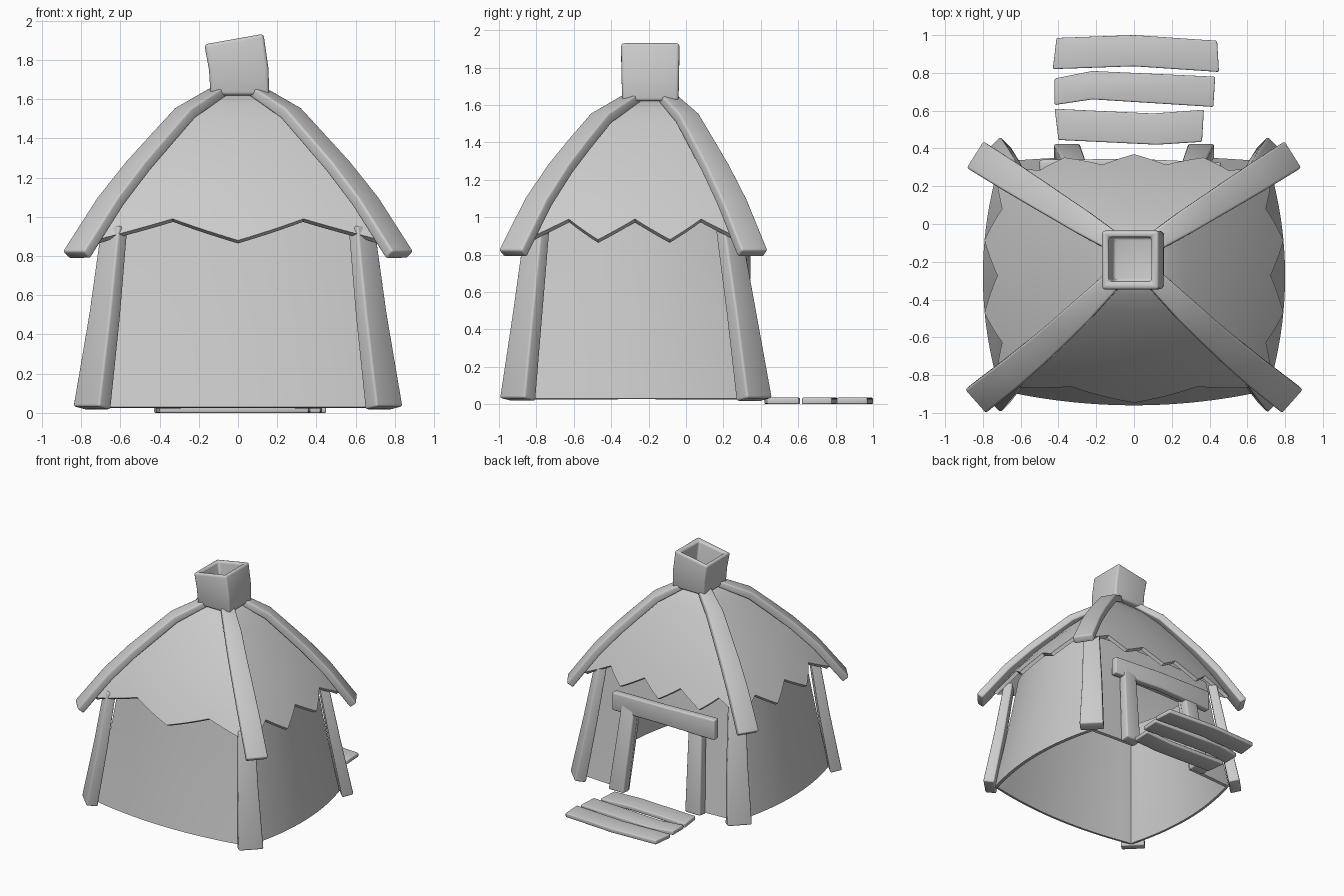
import bpy, bmesh, math
from mathutils import Vector

if "Cube" in bpy.data.objects:
    bpy.data.objects.remove(bpy.data.objects["Cube"])

N = 24  # segments per hut side


def loft(name, rings, cap0=True, cap1=True, skip=None, solid=0, bevel=0):
    """Skin a list of equal-length closed rings into one smooth-by-angle object."""
    bm = bmesh.new()
    vs = [[bm.verts.new(p) for p in r] for r in rings]
    n = len(rings[0])
    for k in range(len(rings) - 1):
        for i in range(n):
            if skip and skip(k, i):
                continue
            j = (i + 1) % n
            bm.faces.new((vs[k][i], vs[k][j], vs[k + 1][j], vs[k + 1][i]))
    if cap0:
        bm.faces.new(vs[0][::-1])
    if cap1:
        bm.faces.new(vs[-1])
    if cap0 and cap1:
        bmesh.ops.recalc_face_normals(bm, faces=bm.faces)
    me = bpy.data.meshes.new(name)
    bm.to_mesh(me)
    bm.free()
    ob = bpy.data.objects.new(name, me)
    bpy.context.collection.objects.link(ob)
    if solid:
        m = ob.modifiers.new("thickness", 'SOLIDIFY')
        m.thickness, m.offset = solid, -1
    if bevel:
        m = ob.modifiers.new("bevel", 'BEVEL')
        m.width, m.segments, m.limit_method = bevel, 3, 'ANGLE'
    bpy.ops.object.select_all(action='DESELECT')
    ob.select_set(True)
    bpy.context.view_layer.objects.active = ob
    bpy.ops.object.convert(target='MESH')
    bpy.ops.object.shade_smooth_by_angle(angle=math.radians(40))
    return ob


def board(name, pts, widths, thicks, side):
    """Sweep a rectangular section along a path; side is the width direction."""
    pts = [Vector(p) for p in pts]
    side = Vector(side).normalized()
    rings = []
    for i, p in enumerate(pts):
        t = (pts[min(i + 1, len(pts) - 1)] - pts[max(i - 1, 0)]).normalized()
        up = t.cross(side).normalized()
        w, h = side * widths[i] / 2, up * thicks[i] / 2
        rings.append([p - w - h, p + w - h, p + w + h, p - w + h])
    return loft(name, rings, bevel=0.012)


def lerp_table(tab, z):
    for (z0, v0), (z1, v1) in zip(tab, tab[1:]):
        if z <= z1:
            return v0 + (v1 - v0) * (z - z0) / (z1 - z0)
    return tab[-1][1]


OUT = [Vector((0, -1, 0)), Vector((1, 0, 0)), Vector((0, 1, 0)), Vector((-1, 0, 0))]


def ring_point(x, yf, yb, z, bulges, s, f):
    """Point on side s (front, right, back, left) of a bulging rectangle."""
    c = [(-x, yf), (x, yf), (x, yb), (-x, yb)]
    a, b = Vector((*c[s], z)), Vector((*c[(s + 1) % 4], z))
    return a.lerp(b, f) + OUT[s] * bulges[s] * 4 * f * (1 - f)


# walls with a doorway at the back
wall_rings = []
for z in (0.03, 0.35, 0.68, 1.0):
    t = (z - 0.03) / 1.01
    e = t + 0.12 * t * (1 - t)
    wall_rings.append([ring_point(0.71 - 0.13 * e, -0.88 + 0.15 * e, 0.33 - 0.14 * e, z,
                                  (0.08 - 0.03 * t, 0.09, 0.03, 0.09), s, i / N)
                       for s in range(4) for i in range(N)])
loft("walls", wall_rings, False, False, solid=0.025,
     skip=lambda k, i: k < 2 and 2 * N + 7 <= i < 2 * N + 17)


# front and back corner lines of the roof, by distance from the middle
def corner_y(x, front):
    k = (x - 0.1) / 0.73
    if front:
        return -0.285 - 0.645 * k - 0.1 * k * (1 - k)
    return -0.10 + 0.46 * k


# roof with zigzag eaves
PROFILE = [(0.80, 0.78), (0.93, 0.705), (1.05, 0.63), (1.23, 0.50),
           (1.38, 0.375), (1.5, 0.265), (1.58, 0.18), (1.64, 0.09)]
ZIGS = (4, 6, 8, 6)


def roof_point(s, f, z):
    x = lerp_table(PROFILE, z)
    b = (1.64 - z) / 0.76
    return ring_point(x, corner_y(x, True), corner_y(x, False), z,
                      (0.09 * b, 0.065 * b, 0.07 * b, 0.065 * b), s, f)


def eave_z(s, f):
    w = (f * ZIGS[s]) % 2
    return 0.88 + 0.11 * (1 - abs(w - 1))


roof_rings = [[roof_point(s, i / N, z or eave_z(s, i / N))
               for s in range(4) for i in range(N)]
              for z in (None, 1.05, 1.14, 1.23, 1.38, 1.5, 1.58, 1.64)]
loft("roof", roof_rings, False, True, solid=0.03)

# ridge beams and corner posts on all four corners
for sx, xn in ((-1, "left"), (1, "right")):
    for sy, yn in ((-1, "front"), (1, "back")):
        path = [(sx * x, corner_y(x, sy < 0), z) for x, z in (
            (0.09, 1.645), (0.27, 1.53), (0.395, 1.39), (0.51, 1.26), (0.65, 1.08), (0.825, 0.805))]
        d = Vector(path[-1]) - Vector(path[0])
        board(f"ridge_beam_{yn}_{xn}", path, (0.10, 0.13, 0.14, 0.15, 0.16, 0.165),
              (0.05, 0.06, 0.06, 0.06, 0.06, 0.06), (-d.y, d.x, 0))
        yb, ym, yt = (-0.9, -0.845, -0.795) if sy < 0 else (0.365, 0.295, 0.225)
        board(f"corner_post_{yn}_{xn}",
              [(sx * 0.745, yb, 0.025), (sx * 0.68, ym, 0.5), (sx * 0.63, yt, 0.95)],
              (0.19, 0.155, 0.13), (0.09, 0.08, 0.07), (-sy, sx, 0))
    # door frame post
    board(f"door_post_{xn}", [(sx * 0.355, 0.385, 0.025), (sx * 0.31, 0.29, 0.74)],
          (0.14, 0.12), (0.08, 0.07), (1, 0, 0))

# door lintel
board("door_lintel", [(-0.5, 0.31, 0.735), (0, 0.315, 0.735), (0.46, 0.295, 0.72)],
      (0.17, 0.15, 0.15), (0.06, 0.06, 0.06), (0, 0, 1))


# leaning hollow chimney
def chimney_ring(x0, x1, z0, z1, y0, y1):
    return [(x0, y0, z0), (x1, y0, z1), (x1, y1, z1), (x0, y1, z0)]


loft("chimney", [
    chimney_ring(-0.14, 0.16, 1.62, 1.62, -0.34, -0.04),
    chimney_ring(-0.148, 0.155, 1.75, 1.76, -0.345, -0.037),
    chimney_ring(-0.172, 0.13, 1.88, 1.935, -0.347, -0.035),
    chimney_ring(-0.135, 0.09, 1.886, 1.924, -0.305, -0.07),
    chimney_ring(-0.11, 0.12, 1.66, 1.66, -0.305, -0.07)], bevel=0.018)

# path planks behind the doorway
PLANKS = [
    [(-0.4, 0.445), (0.12, 0.42), (0.36, 0.435), (0.37, 0.605), (0.1, 0.585), (-0.42, 0.61)],
    [(-0.42, 0.63), (-0.22, 0.66), (0.42, 0.62), (0.43, 0.78), (-0.22, 0.81), (-0.42, 0.77)],
    [(-0.43, 0.82), (0, 0.835), (0.45, 0.805), (0.44, 0.97), (0, 1.0), (-0.41, 0.985)]]
for n, outline in enumerate(PLANKS):
    loft(f"path_plank_{n + 1}", [[(x, y, z) for x, y in outline] for z in (0.0, 0.035)],
         bevel=0.008)
